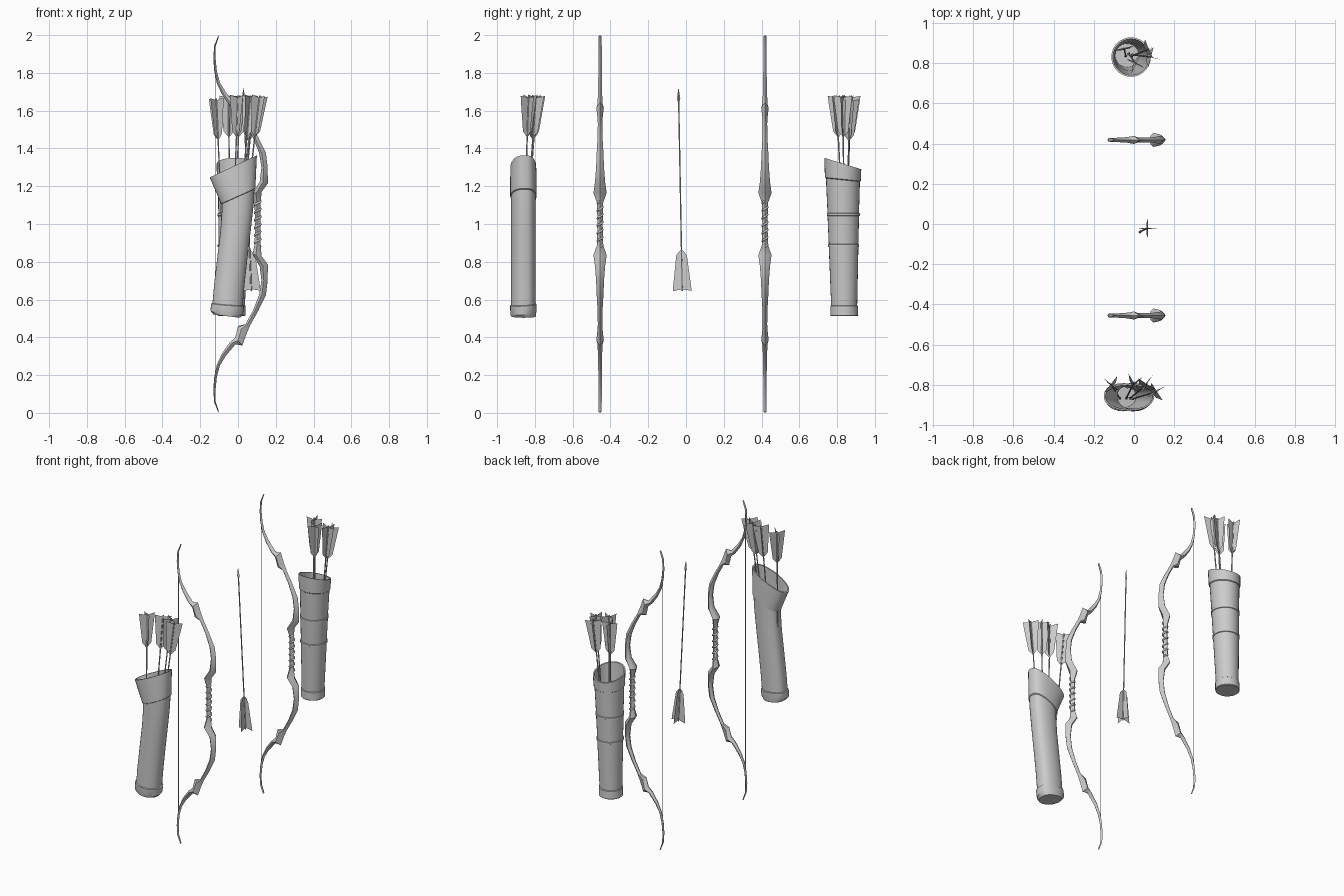
import bpy, math
from math import sin, cos, pi
from mathutils import Vector, Matrix

if "Cube" in bpy.data.objects:
    bpy.data.objects.remove(bpy.data.objects["Cube"])


def make_object(name, verts, faces, smooth=None):
    me = bpy.data.meshes.new(name)
    me.from_pydata(verts, [], faces)
    ob = bpy.data.objects.new(name, me)
    bpy.context.collection.objects.link(ob)
    bpy.context.view_layer.objects.active = ob
    bpy.ops.object.select_all(action='DESELECT')
    ob.select_set(True)
    bpy.ops.object.mode_set(mode='EDIT')
    bpy.ops.mesh.select_all(action='SELECT')
    bpy.ops.mesh.normals_make_consistent(inside=False)
    bpy.ops.object.mode_set(mode='OBJECT')
    if smooth:
        bpy.ops.object.shade_smooth_by_angle(angle=math.radians(smooth))
    return ob


def loft(name, rings, smooth=None):
    """Skin equal-sized rings and cap both ends."""
    n = len(rings[0])
    verts = [v for r in rings for v in r]
    faces = [(i * n + j, i * n + (j + 1) % n, (i + 1) * n + (j + 1) % n, (i + 1) * n + j)
             for i in range(len(rings) - 1) for j in range(n)]
    faces += [tuple(range(n)), tuple(range(len(verts) - n, len(verts)))]
    return make_object(name, verts, faces, smooth)


def tube(name, a, b, r, n=6):
    a, b = Vector(a), Vector(b)
    q = (b - a).to_track_quat('Z', 'Y')
    loft(name, [[p + q @ Vector((r * cos(k * 2 * pi / n), r * sin(k * 2 * pi / n), 0))
                 for k in range(n)] for p in (a, b)])


# Upper half of the bow: inner x, inner height, outer x, outer height, half thickness
BOW = [(.09, .0, .12, .0, .014), (.088, .11, .12, .115, .016),
       (.077, .16, .125, .17, .035), (.115, .225, .158, .215, .027),
       (.124, .30, .157, .30, .021), (.112, .375, .148, .375, .018),
       (.078, .46, .107, .46, .013), (.04, .53, .065, .535, .012),
       (.0, .54, .045, .582, .013), (-.014, .60, .023, .643, .02),
       (-.046, .63, -.014, .637, .014), (-.085, .685, -.066, .70, .011),
       (-.112, .745, -.096, .75, .01), (-.126, .81, -.112, .81, .009),
       (-.131, .88, -.119, .88, .009), (-.126, .945, -.118, .942, .009),
       (-.104, .998, -.101, .992, .007)]


def bow(name, y):
    rings = []
    for s, rows in ((-1, BOW[:0:-1]), (1, BOW)):
        for xi, zi, xo, zo, h in rows:
            a, b = Vector((xi, y, 1 + s * zi)), Vector((xo, y, 1 + s * zo))
            rings.append([a.lerp(b, t) + Vector((0, k * h, 0)) for t, k in
                          ((0, 0), (.12, .6), (.38, 1), (.75, .5), (1, 0), (.75, -.5), (.38, -1), (.12, -.6))])
    loft(name + "_limbs", rings, 35)
    tube(name + "_string", (-.12, y, .09), (-.12, y, 1.91), .0022)
    # cord wound around the grip
    cu = bpy.data.curves.new(name + "_grip_cord", 'CURVE')
    cu.dimensions = '3D'
    cu.bevel_depth, cu.bevel_resolution = .006, 1
    sp = cu.splines.new('POLY')
    turns, per = 6, 12
    sp.points.add(turns * per)
    for i, p in enumerate(sp.points):
        a = 2 * pi * i / per
        p.co = (.104 + .015 * cos(a), y + .013 * sin(a), .88 + .24 * i / (turns * per), 1)
    bpy.context.collection.objects.link(bpy.data.objects.new(name + "_grip_cord", cu))


def arrow(name, tail, tip, turn=0.0):
    tail, tip = Vector(tail), Vector(tip)
    L = (tip - tail).length
    q = Vector((0, 0, 1)).rotation_difference(tip - tail)
    place = Matrix.Translation(tail) @ q.to_matrix().to_4x4() @ Matrix.Rotation(turn, 4, 'Z')
    tube(name + "_shaft", tail, tail.lerp(tip, .95), .0038)
    # four feather vanes
    verts, faces = [], []
    for k in range(4):
        rot = place @ Matrix.Rotation(k * pi / 2, 4, 'Z')
        faces.append(tuple(range(len(verts), len(verts) + 5)))
        verts += [rot @ Vector(p) for p in
                  ((.001, 0, .01), (.05, 0, 0), (.047, 0, .03), (.028, 0, .19), (.001, 0, .222))]
    make_object(name + "_feathers", verts, faces)
    # pointed head
    head = [[place @ Vector((r * cos(k * pi / 2), r * sin(k * pi / 2), L - d)) for k in range(4)]
            for r, d in ((.003, .1), (.005, .07), (.009, .055), (.0004, 0))]
    loft(name + "_head", head)


def quiver(name, rings, flat_back, wall=.008, n=28):
    """rings: cx, cy, z, rx, ry, slope in x, slope in y"""
    def ring(cx, cy, z, rx, ry, sx, sy, inset=0):
        out = []
        for k in range(n):
            c, s = cos(2 * pi * k / n), sin(2 * pi * k / n)
            if flat_back and s > 0:
                s = s ** .65
            x, y = (rx - inset) * c, (ry - inset) * s
            out.append(Vector((cx + x, cy + y, z + sx * x + sy * y)))
        return out
    skin = [ring(*r) for r in rings]
    skin += [ring(*r, inset=wall) for r in (rings[-1], rings[-3], rings[len(rings) // 2])]
    low = list(rings[1])
    skin.append(ring(*low, inset=wall * 2))
    loft(name, skin, 30)


# Bows
bow("front_bow", -.455)
bow("rear_bow", .418)

# Flattened curved quiver with a flared collar
Y = -.861
quiver("curved_quiver", [
    (-.06, Y, .512, .07, .066, -.12, -.0), (-.06, Y, .53, .086, .069, -.12, .1),
    (-.055, Y, .572, .087, .07, -.08, .05), (-.055, Y, .575, .08, .065, -.08, .05),
    (-.046, Y, .68, .08, .065, -.05, 0), (-.03, Y, .82, .08, .065, 0, 0),
    (-.012, Y, .97, .081, .065, .1, 0), (-.001, Y, 1.09, .085, .065, .3, 0),
    (.001, Y, 1.145, .086, .065, .45, 0), (.001, Y, 1.148, .091, .07, .45, 0),
    (-.012, Y, 1.23, .108, .07, .48, 0), (-.025, Y, 1.305, .125, .068, .47, 0)], True)

# Round quiver with two straps and a base cap
rows = [(.512, .07, 0), (.516, .074, 0), (.566, .073, 0), (.569, .069, 0), (.70, .073, 0)]
for z in (.885, 1.05):
    r = .069 + (z - .57) * .03
    rows += [(z - .008, r, 0), (z - .006, r + .004, 0), (z + .006, r + .004, 0), (z + .008, r, 0)]
rows += [(1.233, .09, -.1), (1.237, .095, -.1), (1.28, .097, -.2), (1.32, .098, -.31)]
quiver("round_quiver", [(-.034 + .024 * (z - .51), .838 - .01 * (z - .51), z, r, r, 0, s)
                        for z, r, s in rows], False)

# Loose arrow
arrow("loose_arrow", (.07, -.02, .645), (.028, -.04, 1.72))

# Arrows in the quivers
for i, (x, y, z, t) in enumerate(((-.115, -.795, 1.665, .2), (.0, -.788, 1.68, .1),
                                  (.065, -.795, 1.68, .4), (.115, -.833, 1.68, 0))):
    arrow(f"curved_quiver_arrow_{i + 1}", (x, y, z), (-.04 + .25 * x, -.87, .615), t)
for i, (x, y, z, t) in enumerate(((-.05, .875, 1.68, .25), (.085, .83, 1.68, 0),
                                  (.075, .87, 1.66, .35), (.01, .795, 1.68, .1))):
    arrow(f"round_quiver_arrow_{i + 1}", (x, y, z), (-.03 + .2 * x, .84 + .2 * (.84 - y), .615), t)
